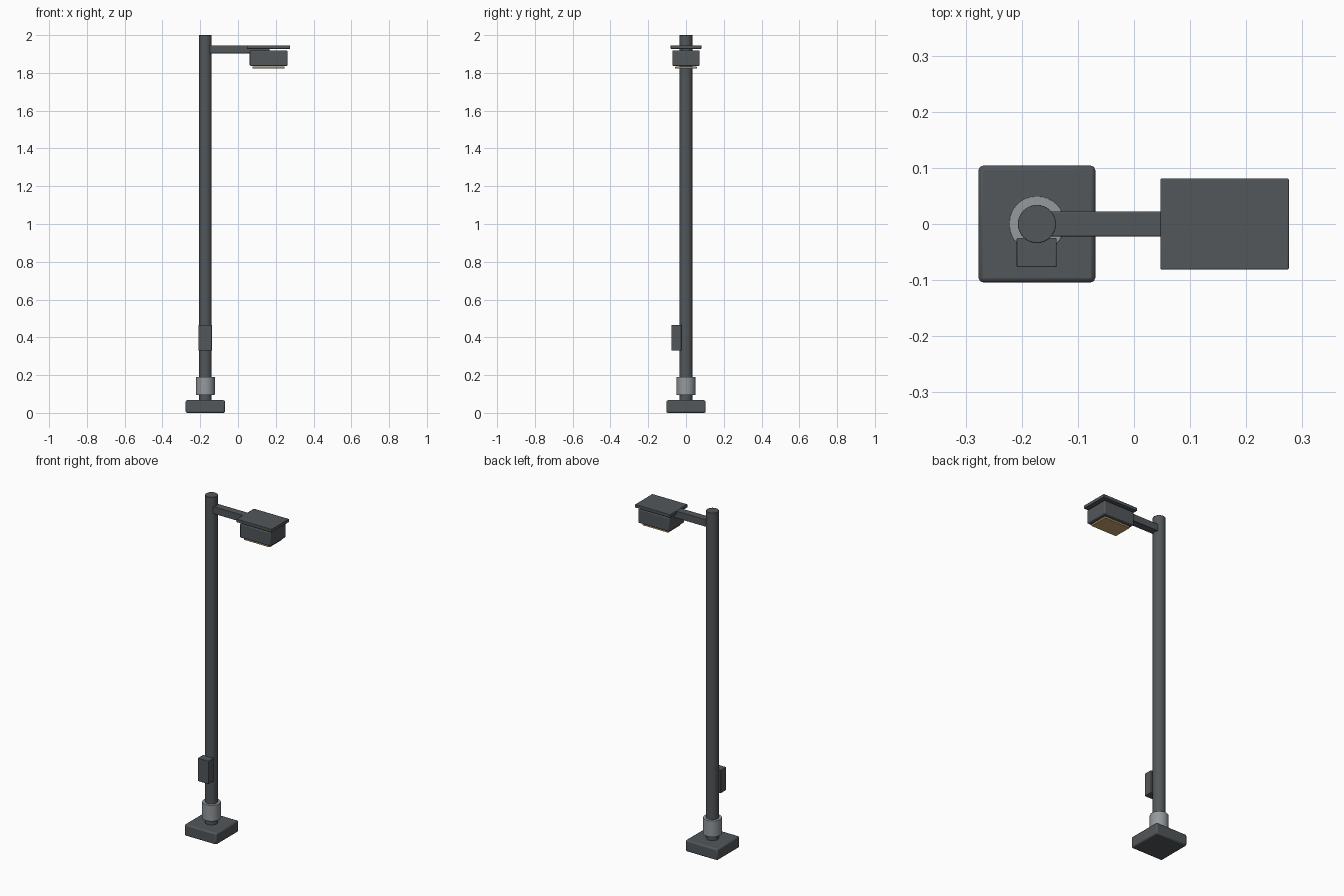
import bpy
import math

if "Cube" in bpy.data.objects:
    bpy.data.objects.remove(bpy.data.objects["Cube"])


def material(name, rgb):
    m = bpy.data.materials.new(name)
    m.use_nodes = True
    color = (*rgb, 1.0)
    m.diffuse_color = color
    m.node_tree.nodes["Principled BSDF"].inputs["Base Color"].default_value = color
    return m


def finish(obj, name, mat, bevel):
    obj.name = name
    obj.data.materials.append(mat)
    if bevel:
        mod = obj.modifiers.new("soft_edges", "BEVEL")
        mod.width = bevel
        mod.segments = 2
        mod.limit_method = "ANGLE"
    bpy.ops.object.shade_smooth_by_angle(angle=math.radians(30))


def box(name, x, y, z, mat, bevel=0.002):
    """Box from (min, max) pairs along each axis."""
    bpy.ops.mesh.primitive_cube_add(size=1)
    obj = bpy.context.object
    obj.location = [(a + b) / 2 for a, b in (x, y, z)]
    obj.scale = [b - a for a, b in (x, y, z)]
    bpy.ops.object.transform_apply(location=False, rotation=False, scale=True)
    finish(obj, name, mat, bevel)


def tube(name, radius, z, mat, bevel=0.0015):
    bpy.ops.mesh.primitive_cylinder_add(
        vertices=32, radius=radius, depth=z[1] - z[0],
        location=(POLE_X, 0, (z[0] + z[1]) / 2))
    finish(bpy.context.object, name, mat, bevel)


POLE_X = -0.173
dark = material("dark_grey_paint", (0.085, 0.095, 0.102))
steel = material("light_grey_steel", (0.30, 0.32, 0.335))
amber = material("warm_lens", (0.60, 0.38, 0.16))

# Footing, pole and collar
box("base_block", (-0.277, -0.069), (-0.104, 0.104), (0, 0.067), dark, 0.008)
tube("pole", 0.034, (0.06, 2.0), dark)
tube("collar", 0.05, (0.095, 0.19), steel)

# Service box on the front of the pole
box("service_box", (-0.209, -0.138), (-0.077, -0.025), (0.33, 0.466), dark)

# Arm and lamp head
box("arm", (-0.173, 0.168), (-0.022, 0.022), (1.903, 1.945), dark)
box("lamp_cover", (0.047, 0.276), (-0.081, 0.081), (1.927, 1.946), dark)
box("lamp_housing", (0.062, 0.262), (-0.072, 0.072), (1.837, 1.919), dark, 0.005)
box("lamp_lens", (0.077, 0.246), (-0.057, 0.057), (1.822, 1.833), amber)
